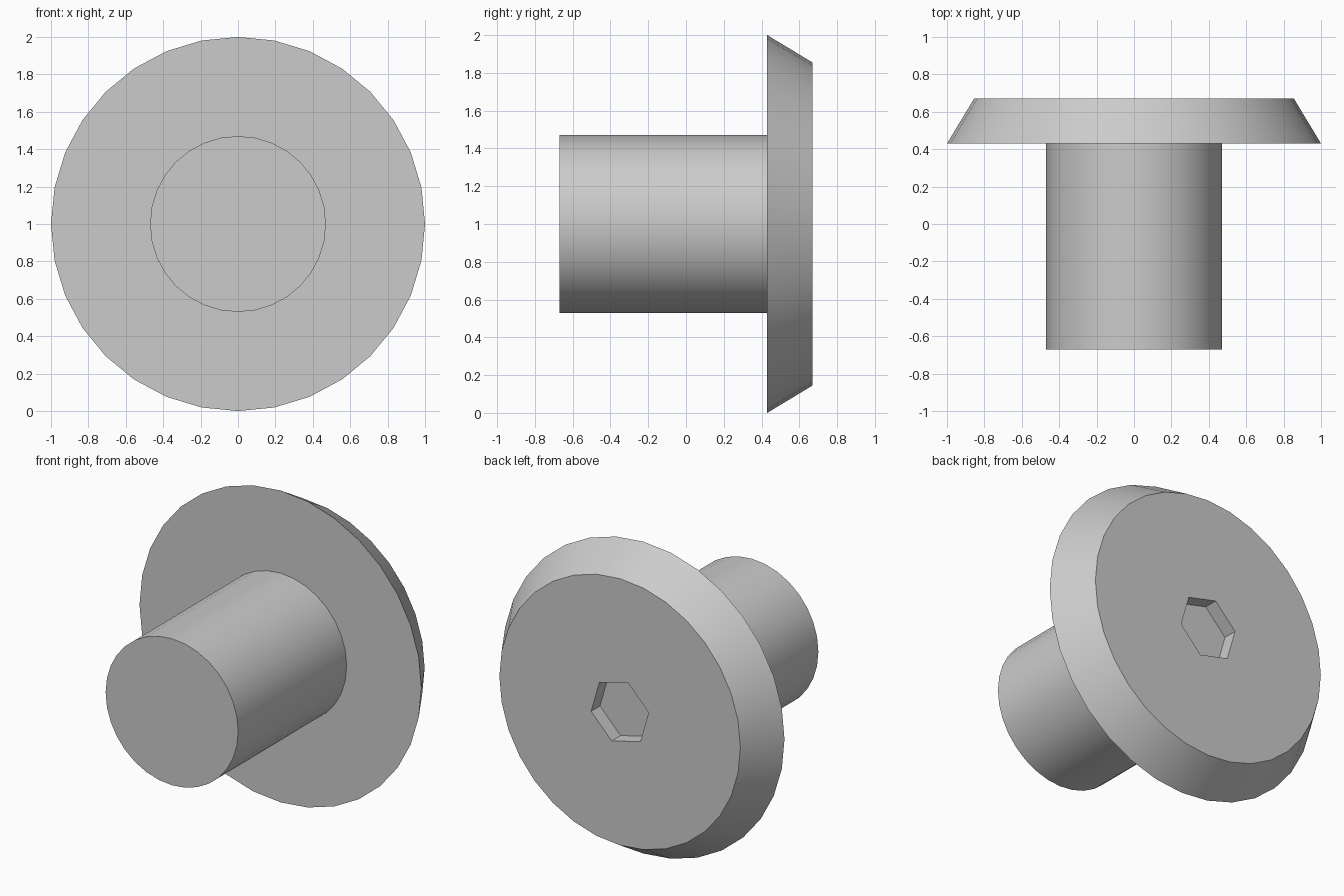
import bpy
from math import pi, radians

if "Cube" in bpy.data.objects:
    bpy.data.objects.remove(bpy.data.objects["Cube"])

# Single grey metal
metal = bpy.data.materials.new("grey_metal")
metal.use_nodes = True
grey = (0.6, 0.6, 0.6, 1)
metal.diffuse_color = grey
metal.node_tree.nodes["Principled BSDF"].inputs["Base Color"].default_value = grey

SIDES = 32
HEAD_Y, BACK_Y, TIP_Y = 0.43, 0.67, -0.67


def turned_part(name, sides, r_front, r_back, y0, y1, twist=0):
    """Cone or cylinder lying along y, from y0 (front) to y1 (back)."""
    bpy.ops.mesh.primitive_cone_add(
        vertices=sides, radius1=r_front, radius2=r_back, depth=y1 - y0,
        location=(0, (y0 + y1) / 2, 1), rotation=(-pi / 2, twist, 0))
    part = bpy.context.object
    part.name = name
    part.data.materials.append(metal)
    return part


# Shank
shank = turned_part("shank", SIDES, 0.47, 0.47, TIP_Y, HEAD_Y)
bpy.ops.object.shade_smooth_by_angle(angle=radians(25))

# Hexagonal cutter for the drive socket
cutter = turned_part("socket_cutter", 6, 0.21, 0.21, BACK_Y - 0.09, BACK_Y + 0.1,
                     radians(-16))
cutter.hide_render = True

# Tapered head with the socket cut into its back face
head = turned_part("head", SIDES, 1.0, 0.855, HEAD_Y, BACK_Y)
cut = head.modifiers.new("socket", 'BOOLEAN')
cut.operation = 'DIFFERENCE'
cut.solver = 'EXACT'
cut.object = cutter
bpy.ops.object.modifier_apply(modifier=cut.name)
bpy.data.objects.remove(cutter)
bpy.ops.object.shade_smooth_by_angle(angle=radians(25))
